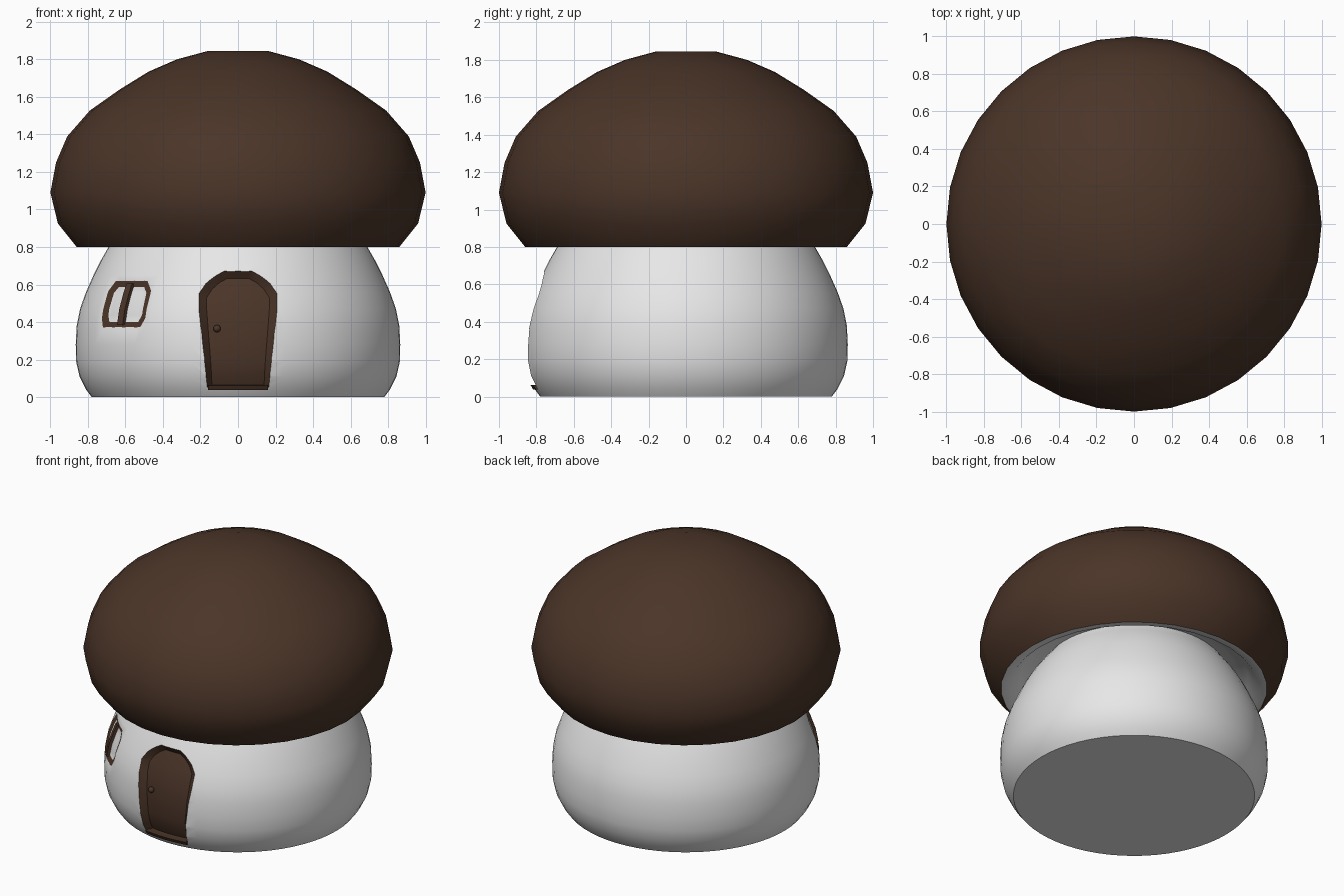
import bpy, bmesh, math

if "Cube" in bpy.data.objects:
    bpy.data.objects.remove(bpy.data.objects["Cube"])


def material(name, rgb):
    m = bpy.data.materials.new(name)
    m.diffuse_color = (*rgb, 1)
    m.use_nodes = True
    m.node_tree.nodes["Principled BSDF"].inputs["Base Color"].default_value = m.diffuse_color
    return m


WHITE, BROWN, PANE = 0, 1, 2
MATS = [material("plaster_white", (0.8, 0.8, 0.8)),
        material("dark_brown", (0.07, 0.035, 0.021)),
        material("window_pane", (0.95, 0.95, 0.95))]


def make(name, bm, smooth=True):
    bmesh.ops.recalc_face_normals(bm, faces=bm.faces)
    me = bpy.data.meshes.new(name)
    bm.to_mesh(me)
    bm.free()
    for m in MATS:
        me.materials.append(m)
    ob = bpy.data.objects.new(name, me)
    bpy.context.collection.objects.link(ob)
    if smooth:
        smooth_by_angle(ob)
    return ob


def activate(ob):
    bpy.ops.object.select_all(action='DESELECT')
    ob.select_set(True)
    bpy.context.view_layer.objects.active = ob


def smooth_by_angle(ob):
    activate(ob)
    bpy.ops.object.shade_smooth_by_angle(angle=math.radians(40))


def lathe(profile, n, mat_rule, cap_ends):
    bm = bmesh.new()
    rings = [[bm.verts.new((r * math.cos(2 * math.pi * i / n),
                            r * math.sin(2 * math.pi * i / n), z))
              for i in range(n)] for r, z in profile]
    for k, (a, b) in enumerate(zip(rings, rings[1:])):
        for i in range(n):
            j = (i + 1) % n
            f = bm.faces.new((a[i], a[j], b[j], b[i]))
            f.material_index = mat_rule(k)
    for k in cap_ends:
        f = bm.faces.new(rings[k])
        f.material_index = mat_rule(k)
    return bm


BODY = [(0.78, 0), (0.81, 0.04), (0.845, 0.11), (0.863, 0.19), (0.865, 0.28),
        (0.86, 0.38), (0.842, 0.47), (0.812, 0.555), (0.77, 0.65),
        (0.73, 0.73), (0.69, 0.80), (0.64, 0.87), (0.585, 0.94), (0.54, 1.03)]


def radius(z):
    for (r0, z0), (r1, z1) in zip(BODY, BODY[1:]):
        if z <= z1:
            return r0 + (r1 - r0) * (z - z0) / (z1 - z0)
    return BODY[-1][0]


def on_wall(az, s, z, off):
    """Point on the wall: s = sideways arc length, off = distance outwards."""
    r = radius(z)
    t = math.radians(az) + s / r
    return (math.sin(t) * (r + off), -math.cos(t) * (r + off), z)


def wall_patch(name, az, outer, inner, front, depth, wall_mat, back_mat, cols=10):
    """Solid that follows the wall, given rows of (height, half width)."""
    bm = bmesh.new()

    def grid(rows, off, mat):
        g = [[bm.verts.new(on_wall(az, w * (2 * c / cols - 1), z, off))
              for c in range(cols + 1)] for z, w in rows]
        for a, b in zip(g, g[1:]):
            for c in range(cols):
                bm.faces.new((a[c], a[c + 1], b[c + 1], b[c])).material_index = mat
        return edge(g)

    def edge(g):
        return (g[0] + [row[-1] for row in g[1:-1]] + g[-1][::-1]
                + [row[0] for row in g[-2:0:-1]])

    f = grid(outer, front, wall_mat)
    mid = edge([[bm.verts.new(on_wall(az, w * (2 * c / cols - 1), z, 0.001))
                 for c in range(cols + 1)] for z, w in outer])
    used = set(mid)
    bmesh.ops.delete(bm, geom=[v for v in bm.verts if not v.link_faces
                               and v not in used], context='VERTS')
    b = grid(inner, -depth, back_mat)
    for p, q in ((f, mid), (mid, b)):
        for i in range(len(p)):
            j = (i + 1) % len(p)
            bm.faces.new((p[i], p[j], q[j], q[i])).material_index = wall_mat
    return make(name, bm, smooth=False)


def carve(target, cutter):
    cutter.hide_render = True
    activate(target)
    m = target.modifiers.new("carve", 'BOOLEAN')
    m.operation, m.solver, m.object = 'DIFFERENCE', 'EXACT', cutter
    bpy.ops.object.modifier_apply(modifier=m.name)
    bpy.data.objects.remove(cutter)


# Mushroom cap: brown shell, white hollow underside
CAP = [(0.16, 1.845), (0.326, 1.80), (0.476, 1.735), (0.63, 1.64), (0.79, 1.527),
       (0.91, 1.39), (0.97, 1.25), (1.0, 1.09), (0.96, 0.925), (0.86, 0.80),
       (0.80, 0.81), (0.74, 0.87), (0.66, 0.92), (0.54, 0.95)]
make("cap", lathe(CAP, 32, lambda k: BROWN if k < 9 else WHITE, [0]))

# House wall
body = make("house_wall", lathe(BODY, 64, lambda k: WHITE, [0, -1]), smooth=False)

# Arched door, recessed with sloping frame
DOOR_OUT = [(0.05, 0.165), (0.12, 0.172), (0.2, 0.18), (0.35, 0.197), (0.48, 0.212),
            (0.55, 0.213), (0.605, 0.175), (0.645, 0.125), (0.672, 0.075)]
DOOR_IN = [(0.065, 0.148), (0.12, 0.15), (0.2, 0.155), (0.35, 0.168), (0.47, 0.178),
           (0.53, 0.178), (0.575, 0.147), (0.61, 0.105), (0.632, 0.062)]
carve(body, wall_patch("door_cutter", 0, DOOR_OUT, DOOR_IN, 0.04, 0.045, BROWN, BROWN))

# Window, shallow recess with sloping frame and pale panes
WIN_AZ = -47
WIN_OUT = [(0.37, 0.147), (0.42, 0.175), (0.47, 0.175), (0.57, 0.17), (0.622, 0.125)]
WIN_IN = [(0.4, 0.115), (0.437, 0.135), (0.47, 0.135), (0.555, 0.13), (0.588, 0.1)]
carve(body, wall_patch("window_cutter", WIN_AZ, WIN_OUT, WIN_IN, 0.04, 0.016, BROWN, PANE))
smooth_by_angle(body)

# Window divider
BAR = [(z, 0.022) for z in (0.385, 0.47, 0.555, 0.605)]
wall_patch("window_divider", WIN_AZ, BAR, BAR, 0.003, 0.02, BROWN, BROWN, cols=2)

# Door step, following the wall
STEP = [(0.038, 0.16), (0.062, 0.16)]
wall_patch("door_step", 0, STEP, STEP, 0.01, 0.055, BROWN, BROWN)

# Door knob
bm = bmesh.new()
bmesh.ops.create_uvsphere(bm, u_segments=12, v_segments=8, radius=0.02)
for f in bm.faces:
    f.material_index = BROWN
make("door_knob", bm).location = on_wall(0, -0.117, 0.365, -0.035)
